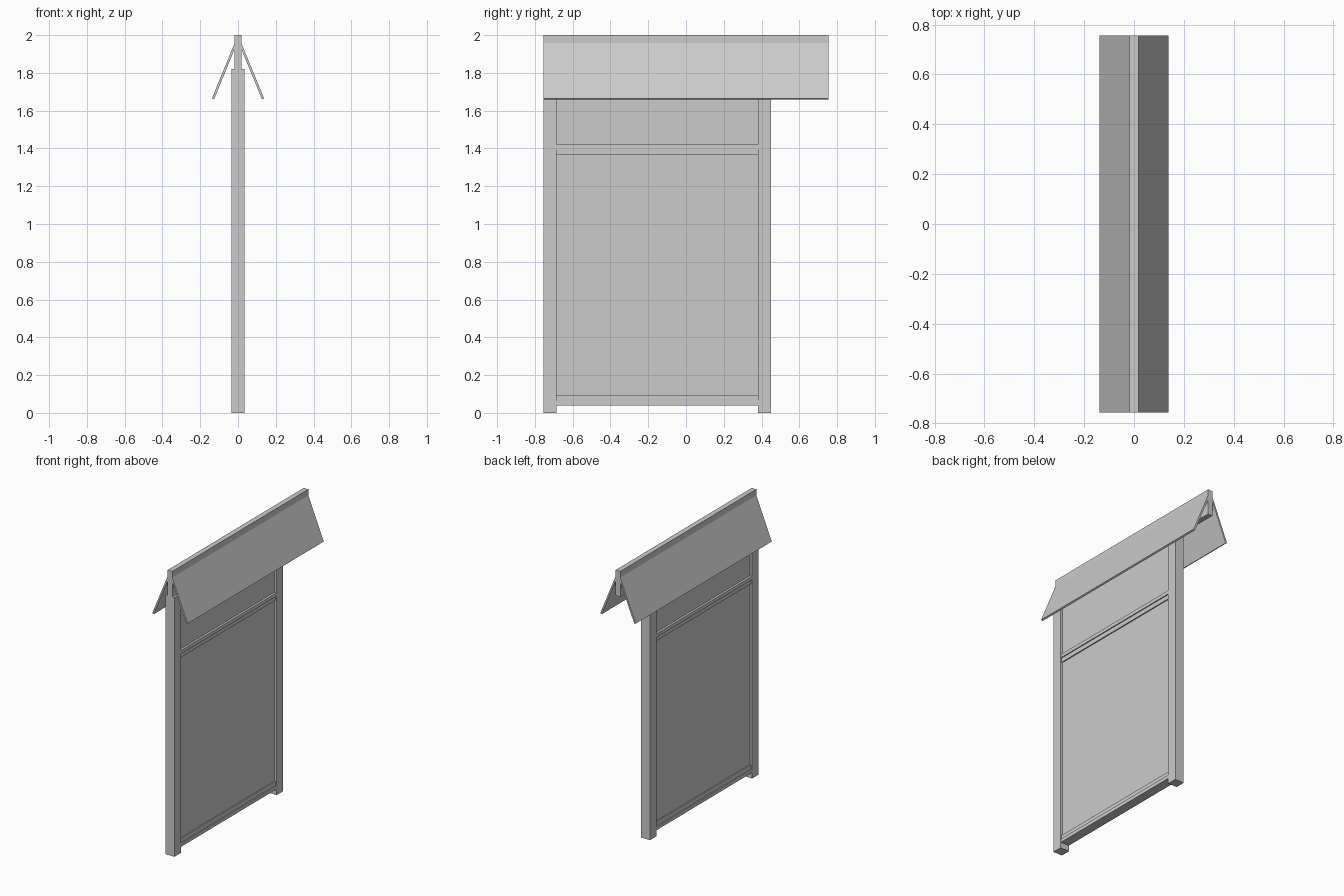
import bpy, bmesh

if "Cube" in bpy.data.objects:
    bpy.data.objects.remove(bpy.data.objects["Cube"])

Y0, Y1 = -0.755, 0.755      # roof and ridge extent
P = 0.07                    # post size
RIGHT_END = 0.45            # outer face of the far post


def box(name, x, y, z):
    bm = bmesh.new()
    bmesh.ops.create_cube(bm, size=1)
    for v in bm.verts:
        v.co = [r[0] if c < 0 else r[1] for c, r in zip(v.co, (x, y, z))]
    return finish(name, bm)


def finish(name, bm):
    bmesh.ops.recalc_face_normals(bm, faces=bm.faces)
    mesh = bpy.data.meshes.new(name)
    bm.to_mesh(mesh)
    bm.free()
    ob = bpy.data.objects.new(name, mesh)
    bpy.context.collection.objects.link(ob)
    return ob


def extrude_y(name, profile):
    bm = bmesh.new()
    face = bm.faces.new([bm.verts.new((x, Y0, z)) for x, z in profile])
    ext = bmesh.ops.extrude_face_region(bm, geom=[face])
    verts = [g for g in ext["geom"] if isinstance(g, bmesh.types.BMVert)]
    bmesh.ops.translate(bm, verts=verts, vec=(0, Y1 - Y0, 0))
    return finish(name, bm)


# Posts
for name, y in (("front_post", Y0), ("back_post", RIGHT_END - P)):
    box(name, (-P / 2, P / 2), (y, y + P), (0, 1.82))

# Panel and its rails, each rail with a thinner bead against the lower panel
span = (Y0 + P, RIGHT_END - P)
for name, half, z in (
    ("panel", 0.018, (0.04, 1.82)),
    ("bottom_rail", 0.033, (0.04, 0.065)),
    ("bottom_bead", 0.026, (0.065, 0.095)),
    ("middle_rail", 0.033, (1.395, 1.42)),
    ("middle_bead", 0.026, (1.365, 1.395)),
):
    box(name, (-half, half), span, z)

# Ridge board
box("ridge_board", (-0.018, 0.018), (Y0, Y1), (1.82, 2.0))

# Sloping roof boards, mirrored to both sides of the ridge
roof = [(0.018, 1.957), (0.138, 1.665), (0.127, 1.66), (0.018, 1.926)]
for name, side in (("right_roof_board", 1), ("left_roof_board", -1)):
    extrude_y(name, [(side * x, z) for x, z in roof])
